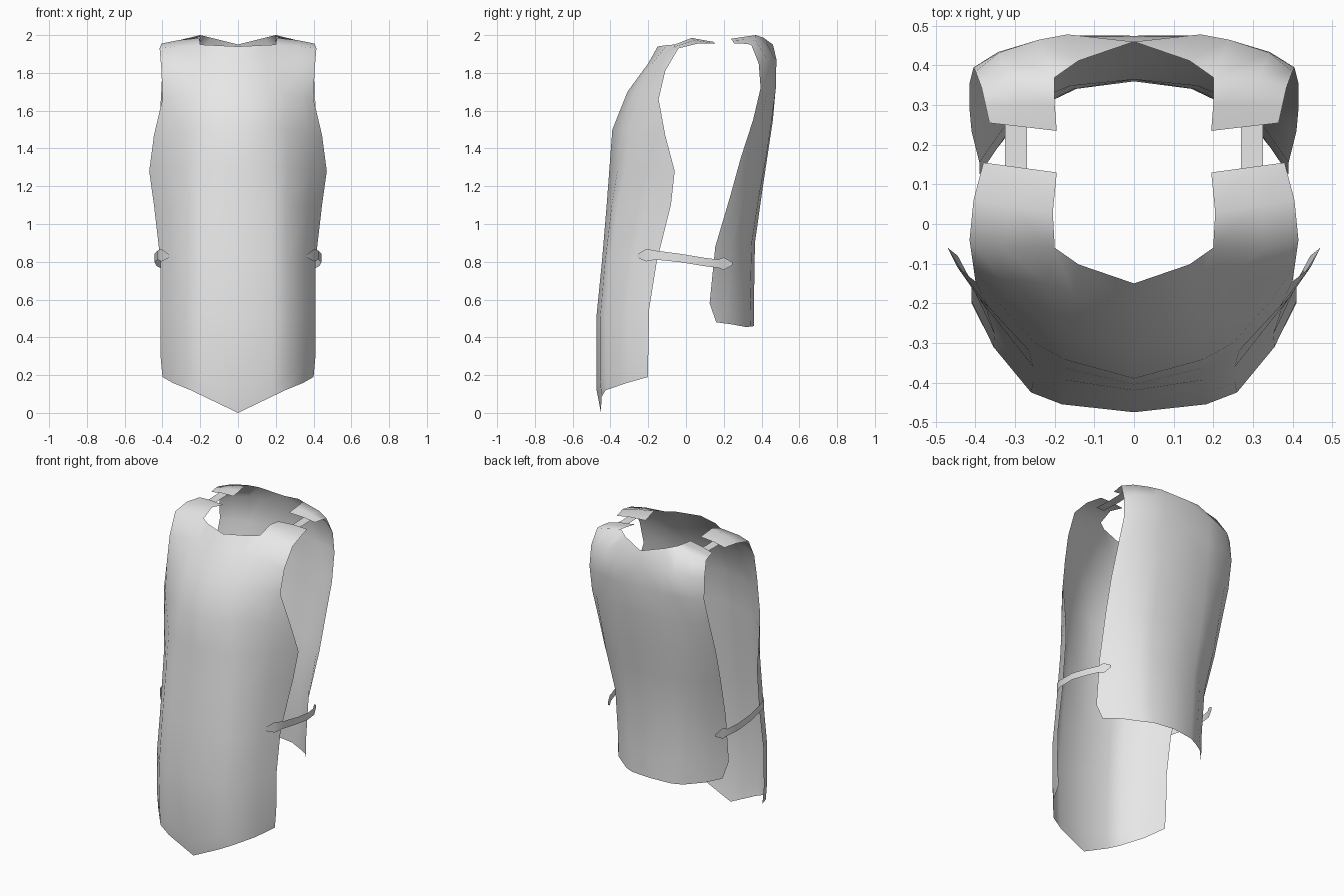
import bpy, bmesh
from mathutils import Vector

if "Cube" in bpy.data.objects:
    bpy.data.objects.remove(bpy.data.objects["Cube"], do_unlink=True)

grey = bpy.data.materials.new("light_grey")
grey.use_nodes = True
COLOUR = (0.8, 0.8, 0.8, 1)
grey.diffuse_color = COLOUR
grey.node_tree.nodes["Principled BSDF"].inputs["Base Color"].default_value = COLOUR


def loft(bm, columns, flip=False):
    """Skin neighbouring columns of points with quads."""
    grid = [[bm.verts.new(p) for p in col] for col in columns]
    for a, b in zip(grid, grid[1:]):
        for i in range(len(a) - 1):
            quad = (a[i], b[i], b[i + 1], a[i + 1])
            bm.faces.new(quad[::-1] if flip else quad)


def finish(name, bm):
    """Weld, mirror across x and smooth."""
    bmesh.ops.remove_doubles(bm, verts=bm.verts, dist=0.001)
    mesh = bpy.data.meshes.new(name)
    bm.to_mesh(mesh)
    bm.free()
    mesh.materials.append(grey)
    mesh.shade_smooth()
    obj = bpy.data.objects.new(name, mesh)
    bpy.context.collection.objects.link(obj)
    obj.modifiers.new("mirror", 'MIRROR').merge_threshold = 0.001


def between(a, b, t, bulge):
    """Column between two others, pushed outwards."""
    return [Vector(p).lerp(Vector(q), t) + Vector(bulge) for p, q in zip(a, b)]


def panel(name, centre, corner, edge, flap_in, flap_out, side):
    """Cloth panel from half profiles, with its shoulder flap."""
    bm = bmesh.new()
    centre = [(0, y, z) for y, z in centre]
    chest = between(centre, corner, 0.7, (0, side * 0.015, 0))
    flank = between(corner, edge, 0.55, (0.012, side * 0.012, 0))
    flip = side > 0
    loft(bm, [centre, chest, corner, flank, edge], flip)
    inner, outer = [corner[-1]] + flap_in, [edge[-1]] + flap_out
    middle = between(inner, outer, 0.55, (0, 0, 0.005))
    middle[0] = flank[-1]
    loft(bm, [inner, middle, outer], flip)
    finish(name, bm)


# Long front panel with a pointed hem
panel("front_panel",
      [(-.45, 0), (-.475, .13), (-.475, .5), (-.445, .8), (-.42, 1.1),
       (-.405, 1.3), (-.39, 1.5), (-.31, 1.7), (-.2, 1.85), (-.15, 1.94)],
      [(.25, -.425, .12), (.255, -.425, .2), (.26, -.425, .5), (.255, -.4, .8),
       (.255, -.36, 1.1), (.265, -.32, 1.3), (.25, -.3, 1.5), (.24, -.24, 1.7),
       (.22, -.15, 1.85), (.2, -.06, 1.95)],
      [(.4, -.2, .19), (.41, -.2, .3), (.41, -.195, .55), (.41, -.155, .8),
       (.445, -.08, 1.1), (.47, -.06, 1.28), (.445, -.11, 1.47), (.4, -.145, 1.66),
       (.405, -.11, 1.81), (.415, -.04, 1.93)],
      [(.205, .03, 1.985), (.195, .13, 1.965)],
      [(.405, .06, 1.955), (.38, .155, 1.955)], -1)

# Shorter back panel
panel("back_panel",
      [(.36, .46), (.36, .6), (.365, .9), (.4, 1.15), (.43, 1.35),
       (.46, 1.55), (.475, 1.72), (.46, 1.86), (.46, 1.95)],
      [(.2, .315, .455), (.22, .31, .6), (.23, .32, .9), (.25, .36, 1.15),
       (.25, .4, 1.35), (.25, .43, 1.55), (.24, .455, 1.72), (.24, .465, 1.88),
       (.2, .37, 2)],
      [(.37, .16, .48), (.39, .125, .58), (.39, .155, .88), (.41, .235, 1.15),
       (.415, .29, 1.35), (.415, .355, 1.55), (.405, .395, 1.72),
       (.4, .385, 1.85), (.385, .345, 1.95)],
      [(.2, .3, 1.99), (.195, .235, 1.98)],
      [(.375, .3, 1.955), (.365, .255, 1.955)], 1)

# Side straps with pointed, widened ends
bm = bmesh.new()
path = [(.365, -.26, .83, .008), (.405, -.21, .835, .033), (.425, -.16, .835, .024),
        (.442, -.03, .82, .022), (.432, .09, .8, .022), (.412, .17, .79, .022),
        (.398, .2, .79, .033), (.38, .245, .79, .008)]
loft(bm, [[(x, y, z + s * h) for x, y, z, h in path] for s in (-1, 1)], True)
finish("side_straps", bm)

# Flat straps joining the shoulder flaps
bm = bmesh.new()
loft(bm, [[(x, .05, 1.955), (x, .18, 1.95), (x, .32, 1.955)] for x in (.27, .325)])
finish("shoulder_straps", bm)
